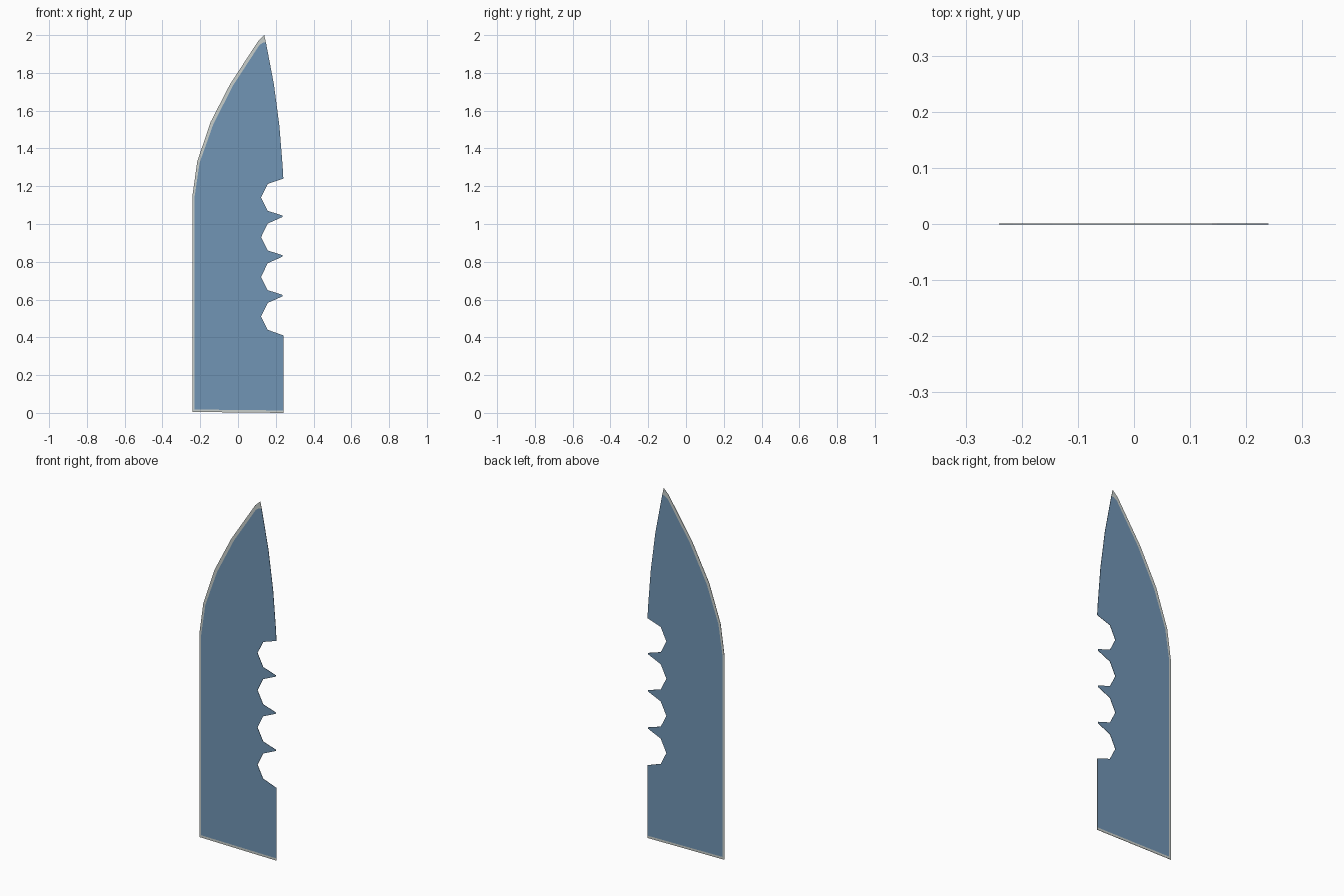
import bpy, bmesh

if "Cube" in bpy.data.objects:
    bpy.data.objects.remove(bpy.data.objects["Cube"])

def material(name, rgb):
    m = bpy.data.materials.new(name)
    m.diffuse_color = (*rgb, 1)
    m.use_nodes = True
    m.node_tree.nodes["Principled BSDF"].inputs["Base Color"].default_value = m.diffuse_color
    return m

steel = material("blue steel", (0.165, 0.30, 0.46))
edge = material("pale ground edge", (0.58, 0.62, 0.60))

HALF = 0.001  # half of the sheet thickness

# Spine: lower straight, four scalloped notches, then the curve up to the tip
spine = [(0.24, 0.41)]
for i in range(4):
    z = 0.51 + i * 0.21
    if i:
        spine.append((0.235, z - 0.095))
    spine += [(0.157, z - 0.07), (0.122, z), (0.157, z + 0.072)]
    if i < 3:
        spine.append((0.235, z + 0.107))
spine += [(0.24, 1.24), (0.236, 1.31), (0.219, 1.52), (0.19, 1.74), (0.148, 1.96)]

# Cutting edge: outer line from tip to heel, and the inner line of the ground strip
outer = [(0.148, 1.96), (0.139, 2.0), (0.108, 1.97), (-0.042, 1.74), (-0.145, 1.54),
         (-0.216, 1.33), (-0.241, 1.15), (-0.241, 0.005), (0.24, 0.0)]
inner = [(0.148, 1.96), (0.133, 1.96), (0.113, 1.947), (-0.025, 1.735), (-0.13, 1.53),
         (-0.203, 1.325), (-0.229, 1.15), (-0.229, 0.018), (0.24, 0.013)]

bm = bmesh.new()
cache = {}

def vert(p, y):
    key = (*p, y)
    if key not in cache:
        cache[key] = bm.verts.new((p[0], y, p[1]))
    return cache[key]

def face(points, y, mat):
    unique = list(dict.fromkeys(points))
    bm.faces.new([vert(p, y) for p in unique]).material_index = mat

for y in (-HALF, HALF):
    face(spine + inner, y, 0)                      # blade flat
    for i in range(len(outer) - 1):                # ground strip
        face([outer[i], outer[i + 1], inner[i + 1], inner[i]], y, 1)

# Rim joining both sides
rim = list(dict.fromkeys(spine + outer + [inner[-1]]))
for a, b in zip(rim, rim[1:] + rim[:1]):
    f = bm.faces.new([vert(a, -HALF), vert(b, -HALF), vert(b, HALF), vert(a, HALF)])
    pale = (a in outer and b in outer) or max(a[1], b[1]) < 0.42 and min(a[0], b[0]) > 0.23
    f.material_index = 1 if pale else 0

bmesh.ops.recalc_face_normals(bm, faces=bm.faces)
bmesh.ops.triangulate(bm, faces=[f for f in bm.faces if len(f.verts) > 4])
mesh = bpy.data.meshes.new("blade")
bm.to_mesh(mesh)
bm.free()
mesh.materials.append(steel)
mesh.materials.append(edge)
bpy.context.collection.objects.link(bpy.data.objects.new("blade", mesh))
